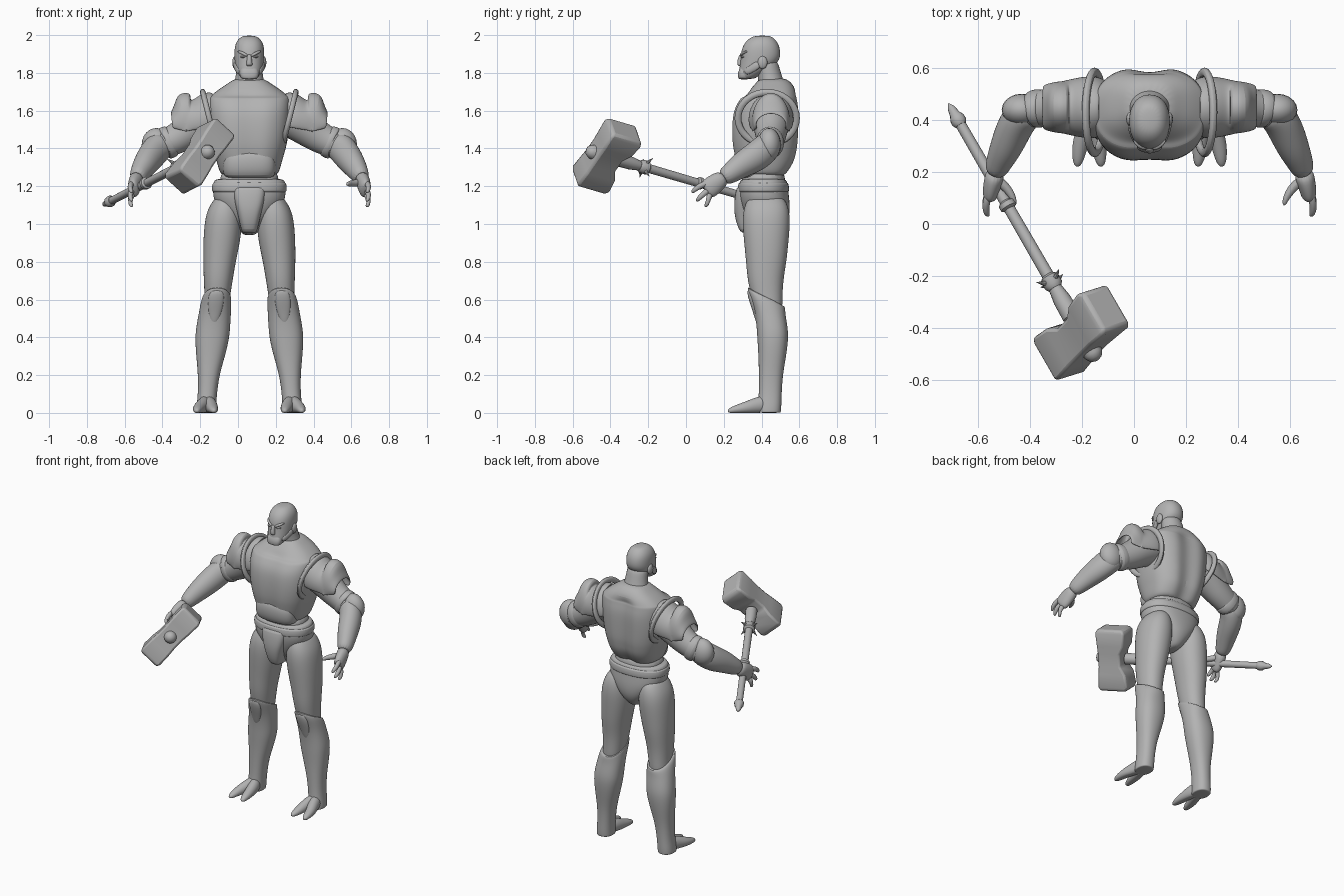
import bpy, bmesh, math
from mathutils import Vector, Matrix

CX = 0.06  # body centre line
grey = bpy.data.materials.new("plain_grey")
grey.diffuse_color = (0.45, 0.45, 0.45, 1)


def finish(name, bm, subsurf=2, solid=0, bevel=0):
    bmesh.ops.recalc_face_normals(bm, faces=bm.faces)
    me = bpy.data.meshes.new(name)
    bm.to_mesh(me)
    bm.free()
    me.materials.append(grey)
    ob = bpy.data.objects.new(name, me)
    bpy.context.collection.objects.link(ob)
    if solid:
        m = ob.modifiers.new("thick", 'SOLIDIFY')
        m.thickness = solid
    if bevel:
        m = ob.modifiers.new("round", 'BEVEL')
        m.width, m.segments = bevel, 2
    if subsurf:
        m = ob.modifiers.new("smooth", 'SUBSURF')
        m.levels = m.render_levels = subsurf
    bpy.ops.object.select_all(action='DESELECT')
    ob.select_set(True)
    bpy.context.view_layer.objects.active = ob
    bpy.ops.object.shade_smooth_by_angle(angle=math.radians(40))
    return ob


def loft(name, rings, upright=False, n=16, power=2.0, arc=None, loop=False, subsurf=2, solid=0, shape=None):
    """Skin rings (x, y, z, radius_a, radius_b[, tilt]); upright keeps rings level."""
    bm, rows = bmesh.new(), []
    pts = [Vector(r[:3]) for r in rings]
    k = len(pts)
    for i, r in enumerate(rings):
        a, b = Vector((1, 0, 0)), Vector((0, 1, 0))
        if not upright:
            t = (pts[(i + 1) % k] - pts[i - 1]) if loop else (pts[min(i + 1, k - 1)] - pts[max(i - 1, 0)])
            t.normalize()
            a = t.cross(Vector((0, 0, 1)) if not loop else Vector((1, 0, 0))).normalized()
            b = a.cross(t)
        lo, hi = arc or (0, 360 * (n - 1) / n)
        row = []
        for j in range(n):
            w = math.radians(lo + (hi - lo) * j / (n - 1))
            c, s = math.cos(w), math.sin(w)
            e = 2 / power
            u = math.copysign(abs(c) ** e, c) * r[3] * 1.02
            v = math.copysign(abs(s) ** e, s) * r[4] * 1.02
            p = pts[i] + a * u + b * v
            if len(r) > 5:
                p.z -= s * r[5]
            row.append(bm.verts.new(shape(p) if shape else p))
        rows.append(row)
    for i in range(k if loop else k - 1):
        p, q = rows[i], rows[(i + 1) % k]
        for j in range(n if not arc else n - 1):
            bm.faces.new((p[j], p[(j + 1) % n], q[(j + 1) % n], q[j]))
    if not loop and not arc:
        bm.faces.new(rows[0])
        bm.faces.new(rows[-1])
    return finish(name, bm, subsurf, solid)


def ball(name, centre, size, subsurf=0):
    bm = bmesh.new()
    bmesh.ops.create_uvsphere(bm, u_segments=20, v_segments=12, radius=1,
                              matrix=Matrix.Translation(centre) @ Matrix.Diagonal((*size, 1)))
    return finish(name, bm, subsurf)


def mid(rows):
    return [(CX, *r) for r in rows]


def groove(p):
    # spine furrow behind, breast furrow in front
    d = 0.03 * math.exp(-((p.x - CX) / 0.035) ** 2) * (1.2 < p.z < 1.68)
    p.y += -d if p.y > 0.43 else d * 0.5
    return p


# torso with stepped collar, abdomen, pelvis
loft("torso", mid([(.42, 1.25, .13, .10), (.415, 1.27, .155, .125), (.42, 1.33, .17, .16), (.42, 1.38, .185, .17),
                   (.42, 1.42, .195, .178), (.42, 1.5, .21, .182), (.425, 1.6, .215, .18), (.435, 1.65, .215, .16),
                   (.44, 1.67, .21, .152), (.45, 1.675, .205, .138), (.46, 1.71, .165, .12), (.465, 1.745, .11, .095),
                   (.46, 1.775, .07, .065)]), True, 24, 2.6, shape=groove)
loft("waist", mid([(.41, 1.15, .15, .11), (.41, 1.22, .155, .115), (.41, 1.3, .15, .11)]), True, 20, 2.4)
loft("stomach_plate", mid([(.35, 1.24, .11, .06), (.345, 1.255, .135, .08), (.335, 1.3, .14, .085),
                           (.33, 1.36, .135, .08), (.34, 1.4, .1, .07)]), True, 20, 2.8)
loft("pelvis", mid([(.42, .94, .03, .05), (.425, .96, .045, .08), (.43, 1.02, .10, .115), (.42, 1.1, .18, .13),
                    (.41, 1.16, .192, .132), (.41, 1.21, .19, .128), (.41, 1.235, .185, .12),
                    (.41, 1.24, .15, .10)]), True, 20, 2.3)
loft("groin_plate", mid([(.36, .95, .03, .05), (.35, .96, .042, .07), (.325, 1.05, .06, .07), (.315, 1.12, .08, .06),
                         (.325, 1.19, .09, .06), (.33, 1.2, .08, .05)]), True, 16, 3)
loft("belt", mid([(.41, 1.165, .185, .125), (.41, 1.17, .196, .135), (.41, 1.215, .196, .133),
                  (.41, 1.225, .18, .12)]), True, 24, 2.3)

# neck, head, face
loft("neck", mid([(.46, 1.7, .095, .08), (.45, 1.76, .075, .065), (.435, 1.82, .068, .062),
                  (.42, 1.88, .065, .06)]), True)
loft("head", mid([(.325, 1.768, .03, .03), (.328, 1.775, .046, .045), (.345, 1.80, .062, .064),
                  (.375, 1.835, .073, .09), (.393, 1.87, .078, .103), (.396, 1.91, .079, .104),
                  (.398, 1.95, .075, .093), (.40, 1.98, .058, .07), (.405, 1.998, .032, .04)]), True, 20, 2.2)
loft("nose", mid([(.295, 1.90, .012, .012), (.288, 1.87, .013, .016), (.285, 1.845, .018, .016),
                  (.29, 1.835, .014, .01)]), True, 10)
loft("mouth_guard", mid([(.31, 1.765, .035, .03), (.305, 1.775, .048, .03), (.306, 1.80, .052, .032),
                         (.31, 1.825, .045, .025), (.312, 1.835, .03, .02)]), True, 14, 2.6)


def side(s):
    """All paired parts; s is +1 or -1."""
    tag = "_left" if s > 0 else "_right"

    def m(rows):
        return [(CX + s * r[0], *r[1:]) for r in rows]

    # face details
    loft("brow" + tag, m([(.008, .292, 1.888, .008, .008), (.035, .296, 1.905, .011, .009),
                          (.062, .325, 1.915, .008, .007)]), n=8)
    ball("eye" + tag, (CX + s * .032, .302, 1.885), (.016, .012, .006))
    loft("cheek" + tag, m([(.05, .31, 1.80, .012, .02), (.066, .35, 1.825, .012, .022),
                           (.078, .39, 1.85, .012, .024)]), n=10)
    ball("ear_disc" + tag, (CX + s * .076, .405, 1.855), (.014, .026, .034))

    # legs
    loft("thigh" + tag, m([(.12, .42, 1.15, .05, .08), (.125, .425, 1.12, .07, .105), (.132, .425, 1.07, .092, .122),
                           (.138, .425, 1.0, .10, .126), (.147, .425, .9, .097, .117), (.158, .425, .8, .086, .107),
                           (.165, .42, .7, .076, .094), (.17, .43, .6, .066, .08), (.18, .44, .5, .06, .07)]),
         True, power=2.2)
    loft("boot" + tag, m([(.17, .425, .61, .06, .085, .05), (.17, .422, .618, .074, .099, .052),
                          (.176, .428, .59, .08, .097, .04), (.182, .445, .53, .085, .082, .015),
                          (.192, .457, .45, .09, .082), (.197, .46, .39, .09, .082), (.205, .457, .3, .076, .073),
                          (.215, .449, .2, .056, .063), (.222, .446, .1, .05, .06), (.227, .443, .04, .052, .062),
                          (.228, .44, .005, .052, .062), (.228, .44, 0, .05, .06)]), True, power=2.3)
    loft("knee_ridge" + tag, m([(.172, .335, .655, .035, .014), (.176, .35, .6, .045, .02),
                                (.182, .37, .53, .035, .014), (.188, .385, .46, .015, .01)]), True, 12)

    def sole(p):
        p.z = max(p.z, 0)
        return p
    for tx, nm in ((.196, "inner_toe"), (.268, "outer_toe")):
        loft(nm + tag, m([(.228, .44, .05, .035, .05), (.222 + (tx - .23) * .5, .38, .04, .036, .045),
                          (tx, .31, .025, .032, .032), (tx + (tx - .23) * .2, .25, .016, .024, .02),
                          (tx + (tx - .23) * .3, .22, .008, .01, .01)]), n=12, shape=sole)

    # arm
    loft("upper_arm" + tag, m([(.13, .45, 1.6, .09, .1), (.22, .45, 1.57, .105, .11), (.3, .45, 1.51, .092, .095),
                               (.36, .45, 1.465, .08, .085), (.43, .445, 1.43, .07, .077),
                               (.5, .43, 1.40, .065, .07)]))
    loft("forearm" + tag, m([(.44, .445, 1.435, .06, .07), (.49, .425, 1.40, .072, .082), (.525, .365, 1.352, .07, .08),
                             (.555, .29, 1.31, .062, .068), (.582, .235, 1.268, .05, .054),
                             (.597, .19, 1.24, .04, .043)]))
    ball("elbow_guard" + tag, (CX + s * .492, .44, 1.42), (.078, .062, .088))
    loft("elbow_cuff" + tag, m([(.40, .445, 1.445, .06, .07), (.41, .445, 1.44, .074, .086),
                                (.45, .445, 1.425, .076, .09), (.46, .44, 1.42, .06, .07)]))
    # hand
    loft("hand" + tag, m([(.592, .205, 1.25, .038, .04), (.603, .165, 1.222, .036, .05),
                          (.612, .125, 1.19, .032, .056), (.615, .10, 1.175, .025, .045)]))
    for nm, y, z in (("index", .03, 1.165), ("middle", .055, 1.12), ("little", .10, 1.09)):
        loft(nm + "_finger" + tag, m([(.612, .13, 1.19 + (z - 1.125) * .7, .016, .018),
                                      (.632, .07 + y * .5, z + .045, .016, .017),
                                      (.63, y + .012, z + .015, .014, .014), (.62, y, z, .007, .007)]), n=8)
    loft("thumb" + tag, m([(.60, .18, 1.225, .02, .022), (.555, .145, 1.215, .02, .02),
                           (.527, .105, 1.213, .015, .016), (.517, .07, 1.21, .007, .007)]), n=8)

    # shoulder cap with flared crest, and armhole strap
    loft("shoulder_cap" + tag, m([(.165, .45, 1.57, .10, .13), (.21, .45, 1.56, .122, .14), (.27, .45, 1.54, .115, .118),
                                  (.315, .45, 1.535, .105, .12), (.335, .45, 1.54, .10, .16),
                                  (.342, .45, 1.54, .10, .158), (.375, .45, 1.53, .095, .10),
                                  (.412, .45, 1.525, .085, .06)]), n=13, arc=(-20, 200), solid=.014)
    strap = []
    for i in range(18):
        w = math.tau * i / 18
        strap.append((.212 + .035 * math.sin(w), .43 + .158 * math.cos(w), 1.56 + .14 * math.sin(w), .02, .016))
    loft("armhole_strap" + tag, m(strap), n=8, loop=True, subsurf=1)


side(1)
side(-1)

# hammer frame: axis along the handle, long direction of the head, and thickness
tip = Vector((-.715, .465, 1.10))
axis = Vector((.485, -.839, .246)).normalized()
long = Vector((.51, .465, .72))
long = (long - axis * long.dot(axis)).normalized()
thick = axis.cross(long)


def shaft(name, rows, n=14, subsurf=0):
    return loft(name, [(*(tip + axis * t), r, r) for t, r in rows], n=n, subsurf=subsurf)


shaft("handle", [(.06, .02), (.5, .022), (.98, .024)])
shaft("pommel", [(0, .002), (.02, .014), (.05, .02), (.065, .028), (.085, .03), (.1, .022)])
shaft("grip_ring", [(.45, .022), (.458, .032), (.478, .032), (.486, .022)])
shaft("guard_collar", [(.79, .024), (.80, .036), (.835, .036), (.85, .027)])
shaft("head_socket", [(.85, .026), (.9, .034), (.98, .036)])
shaft("front_boss", [(1.13, .04), (1.155, .036), (1.172, .025), (1.18, .008)])
for i in range(4):
    w = math.tau * i / 4
    d = long * math.cos(w) + thick * math.sin(w)
    base = tip + axis * .82
    loft("guard_spike", [(*(base + d * .02), .012, .012), (*(base + d * .045 - axis * .006), .008, .008),
                         (*(base + d * .07 - axis * .016), .001, .001)], n=8, subsurf=0)

# hammer head: box sections along its length, waisted on the handle side
bm = bmesh.new()
rows = []
for l, back, front, w in ((-.195, .085, .085, .066), (-.17, .1, .095, .076), (-.09, .09, .09, .074), (-.04, .06, .088, .07),
                          (.04, .06, .088, .07), (.09, .09, .09, .074), (.17, .1, .095, .076), (.195, .085, .085, .066)):
    c = tip + axis * 1.055 + long * l
    rows.append([bm.verts.new(c + axis * a + thick * b)
                 for a, b in ((-back, -w), (front, -w), (front, w), (-back, w))])
for p, q in zip(rows, rows[1:]):
    for j in range(4):
        bm.faces.new((p[j], p[(j + 1) % 4], q[(j + 1) % 4], q[j]))
bm.faces.new(rows[0])
bm.faces.new(rows[-1])
finish("hammer_head", bm, subsurf=0, bevel=.012)
